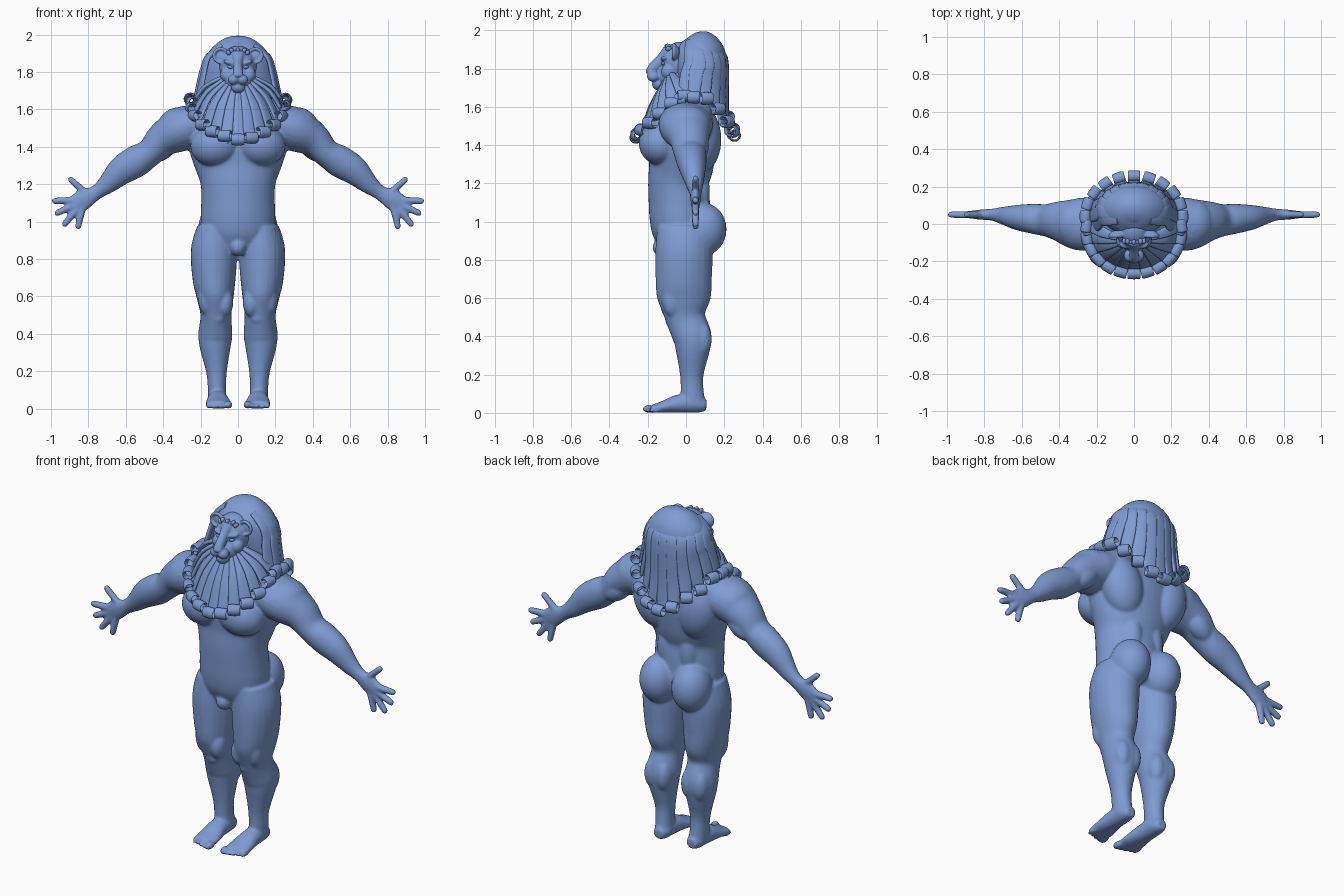
import bpy, bmesh, math, random
from mathutils import Vector, Matrix

random.seed(4)
if "Cube" in bpy.data.objects:
    bpy.data.objects.remove(bpy.data.objects["Cube"], do_unlink=True)

blue = bpy.data.materials.new("soft blue")
blue.use_nodes = True
colour = (0.21, 0.33, 0.65, 1)
blue.diffuse_color = colour
blue.node_tree.nodes["Principled BSDF"].inputs["Base Color"].default_value = colour


def spline(points, steps):
    """Smooth curve through points that may also carry radii."""
    out = []
    last = len(points) - 1
    for i in range(last):
        a, b = points[max(i - 1, 0)], points[i]
        c, d = points[i + 1], points[min(i + 2, last)]
        for k in range(steps):
            t = k / steps
            out.append([q + t * (r - p) / 2
                        + t * t * (p - 2.5 * q + 2 * r - s / 2)
                        + t ** 3 * (1.5 * (q - r) + (s - p) / 2)
                        for p, q, r, s in zip(a, b, c, d)])
    out.append(list(points[last]))
    return out


def tube(bm, points, side, steps=5, sides=24, power=1.0):
    """Sweep an oval along (x, y, z, radius along side, other radius)."""
    path = spline(points, steps)
    rings = []
    for i, p in enumerate(path):
        before, after = path[max(i - 1, 0)], path[min(i + 1, len(path) - 1)]
        tangent = (Vector(after[:3]) - Vector(before[:3])).normalized()
        u = Vector(side)
        u = (u - tangent * u.dot(tangent)).normalized()
        v = tangent.cross(u)
        ring = []
        for k in range(sides):
            angle = math.tau * k / sides
            c, s = math.cos(angle), math.sin(angle)
            c = math.copysign(abs(c) ** power, c)
            s = math.copysign(abs(s) ** power, s)
            ring.append(bm.verts.new(Vector(p[:3]) + u * c * p[3] + v * s * p[4]))
        rings.append(ring)
    for lower, upper in zip(rings, rings[1:]):
        for k in range(sides):
            n = (k + 1) % sides
            bm.faces.new((lower[k], lower[n], upper[n], upper[k]))
    bm.faces.new(rings[0][::-1])
    bm.faces.new(rings[-1])


def ball(bm, centre, size, tilt=0.0):
    """Ellipsoid, tilted about the y axis."""
    matrix = (Matrix.Translation(centre) @ Matrix.Rotation(tilt, 4, "Y")
              @ Matrix.Diagonal((*size, 1)))
    bmesh.ops.create_uvsphere(bm, u_segments=28, v_segments=18, radius=1, matrix=matrix)


def finish(name, bm, voxel=0.0, relax=0):
    bmesh.ops.recalc_face_normals(bm, faces=bm.faces)
    mesh = bpy.data.meshes.new(name)
    bm.to_mesh(mesh)
    bm.free()
    mesh.materials.append(blue)
    obj = bpy.data.objects.new(name, mesh)
    bpy.context.collection.objects.link(obj)
    bpy.ops.object.select_all(action="DESELECT")
    obj.select_set(True)
    bpy.context.view_layer.objects.active = obj
    bpy.ops.object.shade_smooth_by_angle(angle=math.radians(50))
    if voxel:
        fuse = obj.modifiers.new("fuse", "REMESH")
        fuse.mode = "VOXEL"
        fuse.voxel_size = voxel
        fuse.use_smooth_shade = True
        soften = obj.modifiers.new("soften", "SMOOTH")
        soften.factor = 0.5
        soften.iterations = relax
    return obj


X, Y = (1, 0, 0), (0, 1, 0)

# Torso and neck
body = bmesh.new()
torso = [(.88, -.01, .18, .13), (.95, -.02, .195, .155), (1.02, -.03, .2, .16),
         (1.1, -.035, .197, .16), (1.2, -.04, .2, .158), (1.3, -.025, .235, .17),
         (1.4, -.02, .265, .18), (1.5, -.01, .27, .175), (1.58, 0, .23, .145),
         (1.66, 0, .13, .105), (1.78, -.01, .1, .1)]
tube(body, [(0, y, z, rx, ry) for z, y, rx, ry in torso], X, sides=40)
ball(body, (0, -.12, .865), (.045, .055, .05))

for s in (1, -1):
    # Chest, back and hip muscles
    ball(body, (s * .118, -.13, 1.41), (.137, .117, .115), s * .15)
    ball(body, (s * .15, .075, 1.43), (.12, .11, .18), s * .25)
    ball(body, (s * .07, .06, 1.15), (.06, .065, .16))
    ball(body, (s * .105, .092, .96), (.108, .12, .137))
    tube(body, [(s * .03, .02, 1.68, .09, .07), (s * .17, .02, 1.58, .12, .075),
                (s * .3, .01, 1.52, .11, .08)], Y)

    # Arm and palm
    arm = [(.2, 0, 1.53, .14, .1), (.3, 0, 1.495, .14, .118), (.4, .015, 1.44, .108, .095),
           (.47, .02, 1.37, .087, .075), (.54, .028, 1.325, .08, .085),
           (.62, .035, 1.275, .068, .078), (.7, .045, 1.2, .047, .053),
           (.76, .05, 1.155, .032, .04), (.83, .05, 1.115, .026, .056),
           (.885, .05, 1.085, .018, .046)]
    tube(body, [(s * p[0], *p[1:]) for p in arm], Y)
    ball(body, (s * .32, .005, 1.5), (.115, .125, .11), s * .6)
    ball(body, (s * .4, .06, 1.395), (.1, .06, .06), s * .7)

    # Fingers, thumb first
    for bx, bz, tx, tz in [(.8, 1.14, .905, 1.235), (.87, 1.115, .995, 1.11),
                           (.87, 1.09, .98, 1.04), (.86, 1.07, .935, .975),
                           (.83, 1.08, .858, .96)]:
        tube(body, [(s * (bx + (tx - bx) * t), .05, bz + (tz - bz) * t, r, r)
                    for t, r in ((0, .021), (.5, .019), (.9, .017), (1, .01))], Y, sides=12)

    # Leg
    leg = [(.118, -.01, .97, .1, .14), (.128, -.01, .85, .124, .15),
           (.128, -.012, .7, .116, .147), (.122, -.01, .6, .1, .14),
           (.118, -.003, .5, .083, .105), (.121, .032, .4, .091, .102),
           (.122, .035, .33, .083, .09), (.115, .03, .2, .056, .062),
           (.113, .032, .12, .049, .06), (.11, .038, .04, .05, .065)]
    tube(body, [(s * p[0], *p[1:]) for p in leg], X)
    ball(body, (s * .11, -.07, .49), (.045, .04, .045))
    ball(body, (s * .07, -.08, .57), (.045, .055, .08))
    ball(body, (s * .17, -.07, .6), (.045, .055, .1))
    for x in (.085, .155):
        ball(body, (s * x, .08, .385), (.048, .055, .09))

    # Foot and toes
    foot = [(.108, .107, .04, .03, .03), (.108, .07, .043, .046, .042),
            (.108, .03, .05, .05, .05), (.108, -.04, .048, .056, .048),
            (.105, -.12, .031, .068, .031), (.103, -.18, .021, .068, .02)]
    tube(body, [(s * p[0], *p[1:]) for p in foot], X)
    for i in range(5):
        r = .021 if i == 0 else .0155 - .001 * i
        ball(body, (s * (.05 + .027 * i), -.192 + .008 * i, r), (r, .036, r))
finish("body", body, .008, 6)

# Head with muzzle, brows and ears
head = bmesh.new()
ball(head, (0, -.03, 1.83), (.1, .1, .11))
ball(head, (0, -.07, 1.76), (.082, .08, .075))
tube(head, [(0, -.09, 1.9, .04, .03), (0, -.125, 1.85, .026, .03),
            (0, -.165, 1.81, .026, .03), (0, -.19, 1.785, .028, .022)], X, sides=16)
ball(head, (0, -.198, 1.785), (.024, .013, .014))
ball(head, (0, -.142, 1.72), (.038, .036, .034))
for s in (1, -1):
    ball(head, (s * .023, -.17, 1.76), (.032, .034, .028), s * .4)
    ball(head, (s * .045, -.108, 1.85), (.034, .024, .014), s * -.3)
    ball(head, (s * .06, -.09, 1.785), (.035, .04, .04))
    ball(head, (s * .09, -.05, 1.885), (.036, .016, .036))
    rim = [(s * .092 + .037 * math.cos(a), -.063, 1.888 + .037 * math.sin(a), .011, .009)
           for a in (math.tau * k / 12 for k in range(13))]
    tube(head, rim, Y, steps=2, sides=10)
finish("head", head, .0045, 3)

# Eyes and forehead tufts
eyes = bmesh.new()
for s in (1, -1):
    ball(eyes, (s * .042, -.117, 1.826), (.015, .012, .009), s * -.2)
finish("eyes", eyes)
tufts = bmesh.new()
for i in range(-3, 4):
    ball(tufts, (i * .017, -.097 + .002 * abs(i), 1.915 - .012 * (i % 2)),
         (.011, .016, .015), i * .2)
finish("forehead_tufts", tufts)

# Smooth crown of the hair
crown = bmesh.new()
dome = [(1.977, .03, .012, .012), (1.968, .035, .07, .06), (1.945, .045, .115, .1),
        (1.9, .06, .16, .128), (1.85, .073, .18, .138), (1.78, .08, .192, .138),
        (1.7, .083, .2, .125), (1.6, .08, .18, .11)]
tube(crown, [(0, y, z, rx, ry) for z, y, rx, ry in dome], X, sides=48)
finish("hair_crown", crown)


def lock(bm, angle, points, curl):
    """Flat lock of hair whose tip rolls outward; points carry half-widths."""
    out = Vector((math.sin(angle), -math.cos(angle), 0))
    path = [(*p, w, .011) for p, w in points]
    tip, width = Vector(points[-1][0]), points[-1][1]
    centre = tip + out * curl
    for k in range(1, 12):
        turn = math.radians(30 * k)
        r = curl * (1 - .02 * k)
        p = centre - out * r * math.cos(turn) - Vector((0, 0, r * math.sin(turn)))
        path.append((*p, width, .006))
    side = (math.cos(angle), math.sin(angle), 0)
    tube(bm, path, side, steps=3, sides=16, power=.75)


# Long locks down the back and sides
locks = bmesh.new()
for degrees in range(72, 289, 18):
    a = math.radians(degrees)
    sn, cs = math.sin(a), math.cos(a)
    low = 1.43 + .23 * abs(sn) ** 1.5 + random.uniform(-.012, .025)
    lock(locks, a, [((.09 * sn, .045 - .075 * cs, 1.945), .025),
                    ((.165 * sn, .062 - .128 * cs, 1.885), .034),
                    ((.19 * sn, .068 - .145 * cs, 1.82), .038),
                    ((.2 * sn, .055 - .158 * cs, low + .13), .038),
                    ((.228 * sn, .04 - .185 * cs, low), .032)], .03)
finish("back_locks", locks)

# Fan of beard locks over the chest
beard = bmesh.new()
for degrees in range(-96, 97, 16):
    a = math.radians(degrees)
    sn, cs = math.sin(a), math.cos(a)
    low = 1.445 + .2 * (1 - cs) + random.uniform(-.008, .012)
    start = Vector((.075 * sn, -.08 - .04 * cs, 1.72 + .05 * (1 - cs)))
    tip = Vector((.225 * sn, -.035 - .2 * cs, low))
    middle = start.lerp(tip, .5) + Vector((.02 * sn, -.01 * cs, .01))
    lock(beard, a, [(start, .014), (middle, .028), (tip, .034)], .029)
finish("beard_locks", beard)
